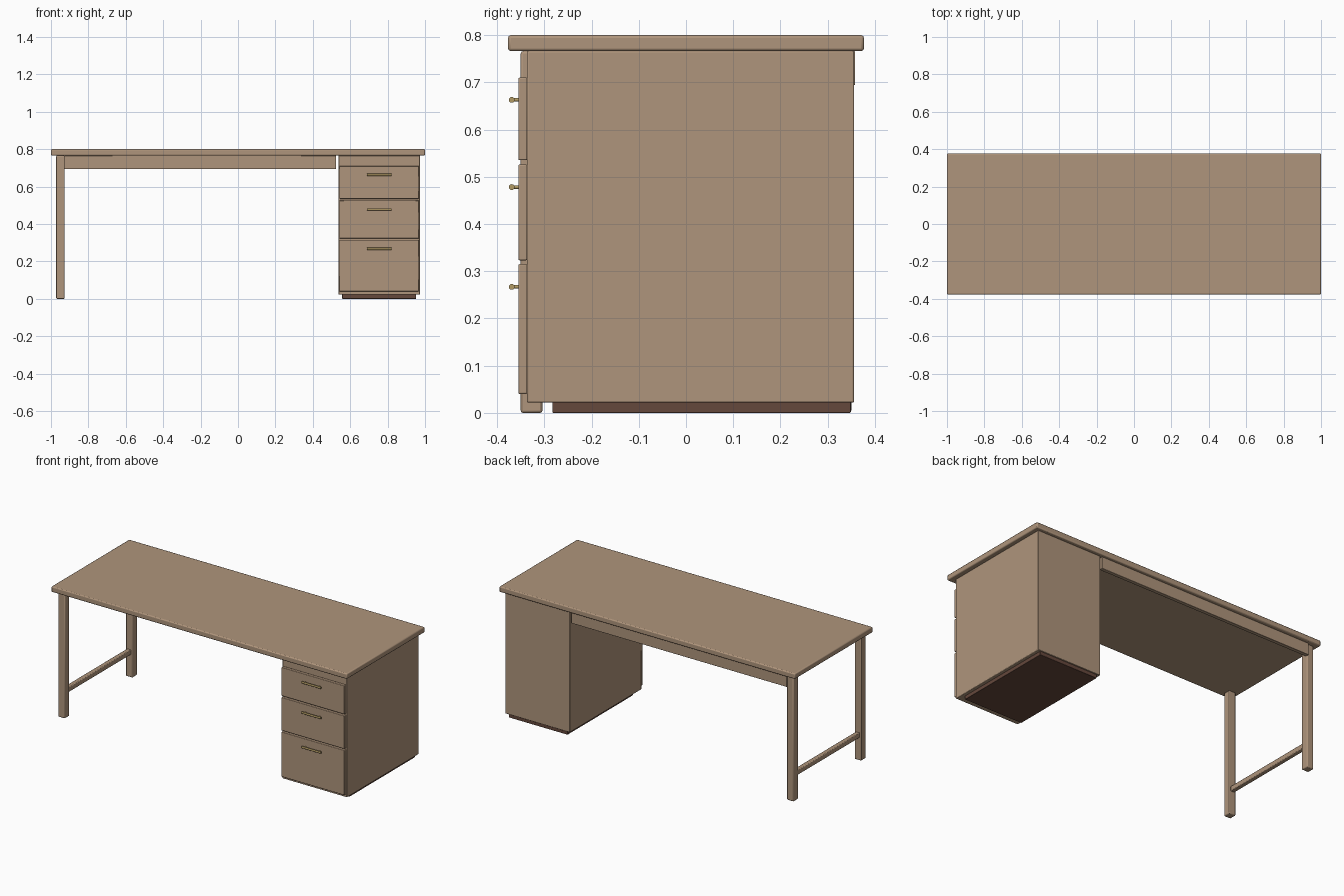
import bpy, math

if "Cube" in bpy.data.objects:
    bpy.data.objects.remove(bpy.data.objects["Cube"])


def material(name, rgb):
    m = bpy.data.materials.new(name)
    m.diffuse_color = (*rgb, 1)
    m.use_nodes = True
    m.node_tree.nodes["Principled BSDF"].inputs["Base Color"].default_value = m.diffuse_color
    return m


wood = material("wood", (0.43, 0.30, 0.20))
dark = material("dark_wood", (0.13, 0.065, 0.045))
brass = material("brass", (0.45, 0.33, 0.13))


def finish(ob, name, mat):
    ob.name = name
    ob.data.materials.append(mat)
    bpy.ops.object.shade_smooth_by_angle(angle=math.radians(30))
    return ob


def box(name, x, y, z, mat=wood, bevel=0.004):
    """Bevelled box from (min, max) ranges."""
    bpy.ops.mesh.primitive_cube_add(size=1, location=[sum(r) / 2 for r in (x, y, z)])
    ob = bpy.context.object
    ob.scale = [r[1] - r[0] for r in (x, y, z)]
    bpy.ops.object.transform_apply(location=False, rotation=False, scale=True)
    finish(ob, name, mat)
    if bevel:
        b = ob.modifiers.new("edge", 'BEVEL')
        b.width = bevel
        b.segments = 2
    return ob


def rod(name, loc, radius, length, rot):
    bpy.ops.mesh.primitive_cylinder_add(vertices=12, radius=radius, depth=length,
                                        location=loc, rotation=rot)
    return finish(bpy.context.object, name, brass)


# Worktop
box("desktop", (-1, 1), (-0.377, 0.377), (0.766, 0.80), bevel=0.006)

# Leg frame on the left
box("front_leg", (-0.972, -0.927), (-0.35, -0.304), (0, 0.766), bevel=0.005)
box("back_leg", (-0.972, -0.927), (0.304, 0.35), (0, 0.766), bevel=0.005)
box("leg_stretcher", (-0.963, -0.936), (-0.306, 0.306), (0.14, 0.17))

# Back apron
box("back_apron", (-0.932, 0.524), (0.335, 0.358), (0.694, 0.766), bevel=0.002)

# Drawer pedestal and recessed plinth
box("pedestal", (0.537, 0.973), (-0.337, 0.356), (0.022, 0.766), bevel=0.003)
box("plinth", (0.557, 0.953), (-0.283, 0.349), (0, 0.024), dark, 0.002)

# Drawer fronts with bar handles
drawers = [("top", 0.535, 0.71, 0.663), ("middle", 0.323, 0.526, 0.478),
           ("bottom", 0.04, 0.315, 0.267)]
for label, z0, z1, hz in drawers:
    box(label + "_drawer_front", (0.542, 0.968), (-0.355, -0.336), (z0, z1), bevel=0.003)
    rod(label + "_handle_bar", (0.755, -0.369, hz), 0.0062, 0.13, (0, math.pi / 2, 0))
    for side, s in (("left", -1), ("right", 1)):
        rod(f"{label}_handle_{side}_post", (0.755 + s * 0.048, -0.361, hz),
            0.004, 0.016, (math.pi / 2, 0, 0))
